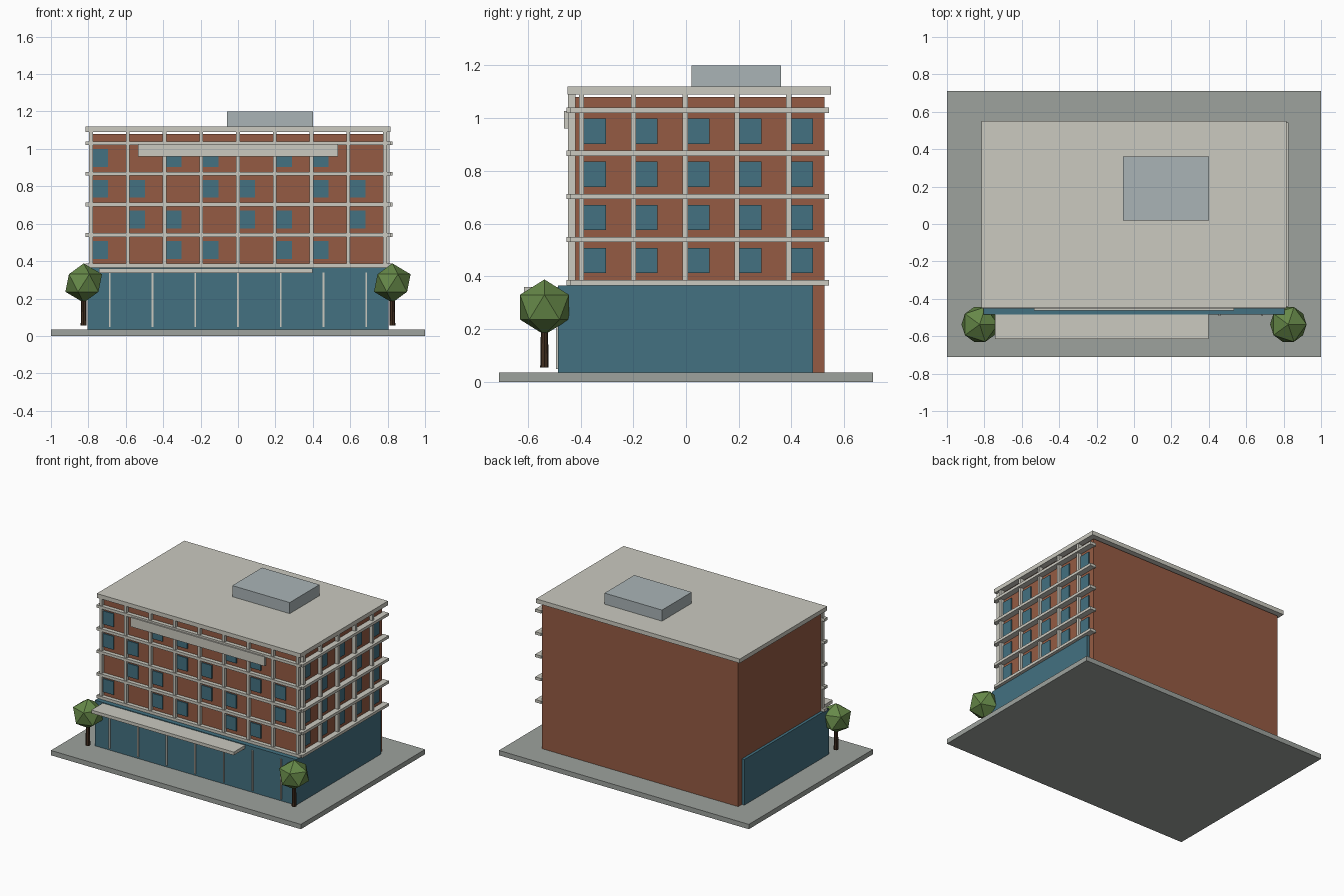
import bpy, bmesh
from mathutils import Matrix, Vector

if "Cube" in bpy.data.objects:
    bpy.data.objects.remove(bpy.data.objects["Cube"])


def mat(name, r, g, b):
    m = bpy.data.materials.new(name)
    # sRGB -> linear
    m.diffuse_color = (r ** 2.2, g ** 2.2, b ** 2.2, 1)
    m.use_nodes = True
    m.node_tree.nodes["Principled BSDF"].inputs["Base Color"].default_value = m.diffuse_color
    return m


BRICK = mat("brick", 0.58, 0.36, 0.27)
GLASS = mat("glass", 0.27, 0.44, 0.50)
CREAM = mat("pale_concrete", 0.79, 0.785, 0.745)
PAVING = mat("paving", 0.61, 0.63, 0.61)
METAL = mat("roof_metal", 0.66, 0.70, 0.71)
BARK = mat("bark", 0.26, 0.19, 0.14)
LEAF = mat("leaves", 0.40, 0.53, 0.29)


def finish(name, bm, material):
    me = bpy.data.meshes.new(name)
    bm.to_mesh(me)
    bm.free()
    me.materials.append(material)
    ob = bpy.data.objects.new(name, me)
    bpy.context.collection.objects.link(ob)
    return ob


def boxes(name, material, spans):
    """One object made of boxes, each (x0, x1, y0, y1, z0, z1)."""
    bm = bmesh.new()
    for x0, x1, y0, y1, z0, z1 in spans:
        centre = Vector((x0 + x1, y0 + y1, z0 + z1)) / 2
        size = Matrix.Diagonal((x1 - x0, y1 - y0, z1 - z0, 1))
        bmesh.ops.create_cube(bm, size=1, matrix=Matrix.Translation(centre) @ size)
    return finish(name, bm, material)


# Main volumes
boxes("plaza_base", PAVING, [(-1, 1, -0.71, 0.71, 0, 0.035)])
boxes("brick_block", BRICK, [(-0.785, 0.785, -0.425, 0.525, 0.035, 1.08)])
boxes("glass_podium", GLASS, [(-0.805, 0.805, -0.485, 0.482, 0.035, 0.365)])
boxes("roof_slab", CREAM, [(-0.815, 0.815, -0.45, 0.55, 1.09, 1.12)])
boxes("roof_plant_room", METAL, [(-0.06, 0.40, 0.02, 0.36, 1.12, 1.20)])
boxes("entrance_canopy", CREAM, [(-0.743, 0.397, -0.615, -0.475, 0.337, 0.36)])
boxes("sign_panel", CREAM, [(-0.535, 0.535, -0.462, -0.445, 0.96, 1.027)])

# Facade grid: 8 bays on the front, 5 on the right, 4 storeys
BAY, STOREY, Z0 = 0.1965, 0.1635, 0.376
front_x = [-0.786 + BAY * i for i in range(9)]
side_y = [-0.396 + BAY * i for i in range(5)]
levels = [Z0 + STOREY * j for j in range(5)]
h = 0.01

boxes("front_columns", CREAM,
      [(x - h, x + h, -0.448, -0.42, 0.365, 1.092) for x in front_x])
boxes("side_columns", CREAM,
      [(0.78, 0.81, y - h, y + h, 0.365, 1.092) for y in side_y])
boxes("front_bands", CREAM,
      [(-0.815, 0.815, -0.453, -0.42, z - h, z + h) for z in levels])
boxes("side_bands", CREAM,
      [(0.78, 0.827, -0.44, 0.542, z - h, z + h) for z in levels])

# Windows: the front skips every third bay, shifted per storey
skip = [1, 0, 2, 1]
boxes("front_windows", GLASS,
      [(x, x + 0.092, -0.433, -0.42, levels[j] + 0.036, levels[j] + 0.132)
       for j in range(4) for i, x in enumerate(front_x[:8]) if i % 3 != skip[j]])
boxes("side_windows", GLASS,
      [(0.78, 0.793, y, y + 0.092, levels[j] + 0.036, levels[j] + 0.132)
       for j in range(4) for y in side_y])

# Shopfront mullions
boxes("shopfront_mullions", CREAM,
      [(k * 0.2285 - 0.005, k * 0.2285 + 0.005, -0.493, -0.48, 0.048, 0.34)
       for k in range(-3, 4)])

# Street trees
for side, sx in (("left", -1), ("right", 1)):
    bm = bmesh.new()
    bmesh.ops.create_cone(bm, cap_ends=True, segments=8, radius1=0.016, radius2=0.013,
                          depth=0.17, matrix=Matrix.Translation((sx * 0.825, -0.537, 0.14)))
    finish(side + "_tree_trunk", bm, BARK)
    bm = bmesh.new()
    bmesh.ops.create_icosphere(bm, subdivisions=1, radius=0.105,
                               matrix=Matrix.Translation((sx * 0.825, -0.537, 0.283))
                               @ Matrix.Diagonal((1.04, 1.04, 1, 1)))
    finish(side + "_tree_crown", bm, LEAF)
